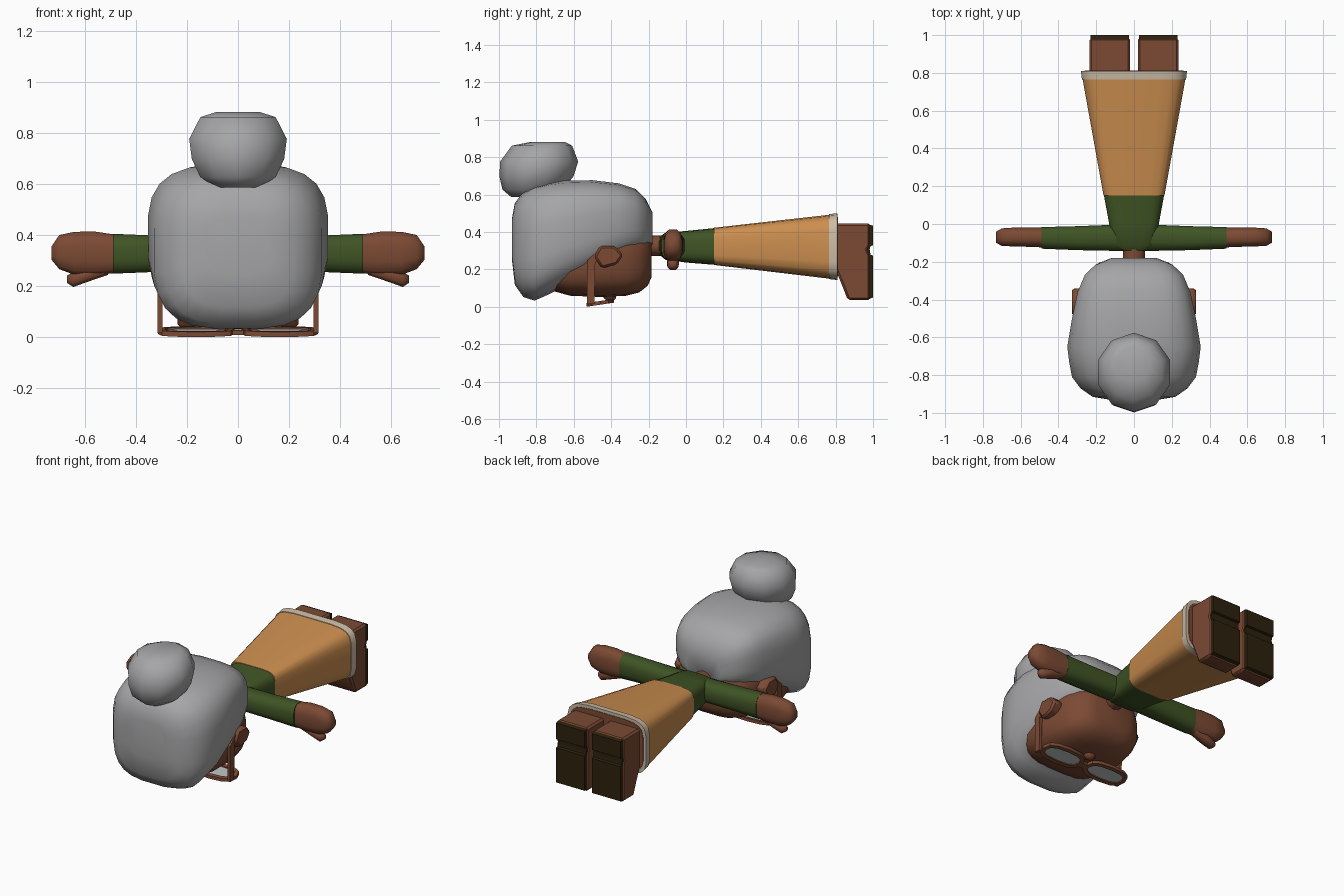
import bpy, bmesh, math
from mathutils import Vector

if "Cube" in bpy.data.objects:
    bpy.data.objects.remove(bpy.data.objects["Cube"])


def material(name, rgb):
    m = bpy.data.materials.new(name)
    m.diffuse_color = (*rgb, 1)
    m.use_nodes = True
    m.node_tree.nodes["Principled BSDF"].inputs["Base Color"].default_value = m.diffuse_color
    return m


HAIR = material("grey hair", (0.38, 0.38, 0.39))
SKIN = material("brown skin", (0.20, 0.068, 0.034))
GREEN = material("green sweater", (0.050, 0.088, 0.018))
ORANGE = material("orange dress", (0.60, 0.27, 0.078))
CREAM = material("cream hem", (0.60, 0.50, 0.38))
SOLE = material("dark sole", (0.026, 0.015, 0.004))
LENS = material("pale lens", (0.48, 0.50, 0.50))


def finish(name, bm, mat, angle=40):
    bmesh.ops.recalc_face_normals(bm, faces=bm.faces)
    me = bpy.data.meshes.new(name)
    bm.to_mesh(me)
    bm.free()
    ob = bpy.data.objects.new(name, me)
    bpy.context.collection.objects.link(ob)
    me.materials.append(mat)
    bpy.context.view_layer.objects.active = ob
    for o in bpy.context.selected_objects:
        o.select_set(False)
    ob.select_set(True)
    bpy.ops.object.shade_smooth_by_angle(angle=math.radians(angle))
    return ob


def loft(name, axis, sections, mat, power=2, segs=16, sign=1, angle=40):
    """Superellipse rings (pos, u_min, u_max, v_min, v_max) along an axis."""
    bm = bmesh.new()
    rings = []
    for p, u0, u1, v0, v1 in sections:
        ring = []
        for i in range(segs):
            a = 2 * math.pi * (i + 0.5) / segs
            c, s = math.cos(a), math.sin(a)
            u = (u0 + u1) / 2 + (u1 - u0) / 2 * math.copysign(abs(c) ** (2 / power), c)
            v = (v0 + v1) / 2 + (v1 - v0) / 2 * math.copysign(abs(s) ** (2 / power), s)
            co = {'x': (p * sign, u, v), 'y': (u, p, v), 'z': (u, v, p)}[axis]
            ring.append(bm.verts.new(co))
        rings.append(ring)
    for a, b in zip(rings, rings[1:]):
        for i in range(segs):
            j = (i + 1) % segs
            bm.faces.new((a[i], a[j], b[j], b[i]))
    bm.faces.new(rings[0])
    bm.faces.new(rings[-1])
    return finish(name, bm, mat, angle)


def extrude_x(name, profile, x0, x1, mat, bevel=0.0):
    """Extrude a (y, z) profile from x0 to x1."""
    bm = bmesh.new()
    a = [bm.verts.new((x0, y, z)) for y, z in profile]
    b = [bm.verts.new((x1, y, z)) for y, z in profile]
    n = len(a)
    bm.faces.new(a)
    bm.faces.new(b)
    for i in range(n):
        bm.faces.new((a[i], a[(i + 1) % n], b[(i + 1) % n], b[i]))
    if bevel:
        bmesh.ops.recalc_face_normals(bm, faces=bm.faces)
        bmesh.ops.bevel(bm, geom=bm.edges[:], offset=bevel, segments=1, affect='EDGES')
    return finish(name, bm, mat, 35)


def sym(rows):
    """Rows (pos, half_width, v_min, v_max) made symmetric in x."""
    return [(p, -w, w, a, b) for p, w, a, b in rows]


# Hair cap with a slanted lower edge, bun, head and neck
loft("hair", 'y', sym([
    (-0.93, 0.13, 0.25, 0.48), (-0.915, 0.22, 0.12, 0.56), (-0.87, 0.285, 0.055, 0.62),
    (-0.81, 0.33, 0.035, 0.65), (-0.73, 0.345, 0.07, 0.67), (-0.65, 0.355, 0.11, 0.68),
    (-0.50, 0.33, 0.18, 0.682), (-0.36, 0.30, 0.25, 0.665), (-0.27, 0.262, 0.29, 0.635),
    (-0.215, 0.205, 0.315, 0.58), (-0.18, 0.12, 0.335, 0.51)]),
    HAIR, power=3.2, segs=24, angle=60)
loft("bun", 'z', [(z, -r, r, cy - r * 1.04, cy + r * 1.04) for z, r, cy in [
    (0.59, 0.09, -0.84), (0.63, 0.155, -0.82), (0.70, 0.19, -0.80), (0.78, 0.201, -0.785),
    (0.865, 0.155, -0.77), (0.885, 0.09, -0.74)]], HAIR, segs=10, angle=60)
loft("head", 'y', sym([
    (-0.78, 0.18, 0.16, 0.3), (-0.72, 0.26, 0.09, 0.36), (-0.62, 0.295, 0.062, 0.42),
    (-0.45, 0.295, 0.055, 0.45), (-0.32, 0.265, 0.062, 0.42), (-0.25, 0.235, 0.08, 0.40),
    (-0.205, 0.185, 0.115, 0.38), (-0.185, 0.13, 0.16, 0.36)]),
    SKIN, power=3.2, segs=24, angle=60)
loft("neck", 'y', sym([(-0.22, 0.06, 0.275, 0.385), (-0.10, 0.06, 0.275, 0.385)]), SKIN, segs=10)
loft("nose", 'z', [(0.075, -0.045, 0.045, -0.45, -0.37), (0.05, -0.035, 0.035, -0.44, -0.375),
                   (0.035, -0.015, 0.015, -0.42, -0.39)], SKIN, segs=10, angle=60)

# Torso, skirt, hem and the filled legs inside the skirt
loft("sweater_torso", 'y', sym([
    (-0.14, 0.07, 0.28, 0.38), (-0.11, 0.12, 0.255, 0.40), (0.0, 0.132, 0.24, 0.41),
    (0.15, 0.16, 0.228, 0.425)]), GREEN, power=4, segs=20)
loft("dress", 'y', sym([(0.15, 0.162, 0.227, 0.427), (0.77, 0.274, 0.153, 0.497)]),
     ORANGE, power=5, segs=20)
loft("hem", 'y', sym([(0.765, 0.277, 0.151, 0.500), (0.81, 0.282, 0.146, 0.505)]),
     CREAM, power=5, segs=20)
loft("legs", 'y', sym([(0.78, 0.263, 0.165, 0.486), (0.813, 0.263, 0.165, 0.486)]),
     SKIN, power=5, segs=20)

for side, s in (("left", -1), ("right", 1)):
    # Sleeve, mitten hand and thumb
    loft(side + "_sleeve", 'x', [(0.05, -0.145, 0.0, 0.265, 0.395), (0.30, -0.14, -0.01, 0.258, 0.402),
                                 (0.49, -0.132, -0.015, 0.25, 0.41)],
         GREEN, power=2.8, segs=12, sign=s, angle=60)
    loft(side + "_hand", 'x', [
        (0.488, -0.125, -0.018, 0.252, 0.408), (0.56, -0.122, -0.018, 0.243, 0.419),
        (0.64, -0.12, -0.018, 0.245, 0.418), (0.70, -0.117, -0.022, 0.268, 0.405),
        (0.73, -0.10, -0.04, 0.305, 0.36)], SKIN, power=2.8, segs=12, sign=s, angle=60)
    loft(side + "_thumb", 'x', [
        (0.51, -0.10, -0.04, 0.245, 0.30), (0.59, -0.105, -0.035, 0.218, 0.275),
        (0.645, -0.10, -0.04, 0.198, 0.26), (0.67, -0.085, -0.055, 0.215, 0.245)],
        SKIN, power=2.5, segs=8, sign=s, angle=60)

    # Boot with a separate heel and front sole
    x0, x1 = sorted((0.02 * s, 0.236 * s))
    extrude_x(side + "_boot", [(0.80, 0.45), (0.985, 0.45), (0.985, 0.33), (0.972, 0.31),
                               (0.985, 0.28), (0.985, 0.04), (0.865, 0.04), (0.83, 0.13),
                               (0.80, 0.20)], x0, x1, SKIN, 0.012)
    for part, z0, z1 in (("heel", 0.325, 0.445), ("front", 0.045, 0.285)):
        extrude_x(f"{side}_{part}_sole", [(0.978, z0), (1.0, z0 + 0.008), (1.0, z1 - 0.008),
                                          (0.978, z1)], x0 + 0.006, x1 - 0.006, SOLE)
    extrude_x(side + "_arch_sole", [(0.965, 0.28), (0.987, 0.28), (0.982, 0.31), (0.987, 0.33),
                                    (0.965, 0.33)], x0 + 0.006, x1 - 0.006, SOLE)

    # Ear and spectacle arm
    e0, e1 = sorted((0.25 * s, 0.328 * s))
    extrude_x(side + "_ear", [(-0.49, 0.27), (-0.46, 0.33), (-0.38, 0.33), (-0.335, 0.28),
                              (-0.37, 0.23), (-0.45, 0.21)], e0, e1, SKIN, 0.012)
    t0, t1 = sorted((0.295 * s, 0.315 * s))
    extrude_x(side + "_glasses_arm", [(-0.53, 0.02), (-0.49, 0.02), (-0.485, 0.24), (-0.44, 0.29),
                                      (-0.46, 0.32), (-0.53, 0.25)], t0, t1, SKIN)

    # Lens and its chunky rim, tilted slightly toward the cheek
    def rim_point(i, k, dz):
        a = 2 * math.pi * i / 12
        c, n = math.cos(a), math.sin(a)
        x = 0.163 * s + (0.15 - k) * math.copysign(abs(c) ** 0.75, c)
        y = -0.458 + (0.074 - k) * math.copysign(abs(n) ** 0.75, n)
        return (x, y, 0.004 + (y + 0.532) * 0.15 + dz)

    bm = bmesh.new()
    loops = [[bm.verts.new(rim_point(i, k, dz)) for i in range(12)]
             for k, dz in ((0, 0), (0.024, 0), (0.024, 0.02), (0, 0.02))]
    for q in range(4):
        a, b = loops[q], loops[(q + 1) % 4]
        for i in range(12):
            j = (i + 1) % 12
            bm.faces.new((a[i], a[j], b[j], b[i]))
    finish(side + "_glasses_rim", bm, SKIN, 30)
    bm = bmesh.new()
    low = [bm.verts.new(rim_point(i, 0.022, 0.007)) for i in range(12)]
    high = [bm.verts.new(rim_point(i, 0.022, 0.013)) for i in range(12)]
    bm.faces.new(low)
    bm.faces.new(high)
    for i in range(12):
        j = (i + 1) % 12
        bm.faces.new((low[i], low[j], high[j], high[i]))
    finish(side + "_lens", bm, LENS, 30)

# Bridge between the rims
extrude_x("glasses_bridge", [(-0.485, 0.012), (-0.445, 0.018), (-0.445, 0.034), (-0.485, 0.03)],
          -0.03, 0.03, SKIN)

# Stand everything exactly on the ground
objs = [o for o in bpy.context.collection.objects if o.type == 'MESH']
low_z = min(v.co.z for o in objs for v in o.data.vertices)
for o in objs:
    for v in o.data.vertices:
        v.co.z -= low_z
